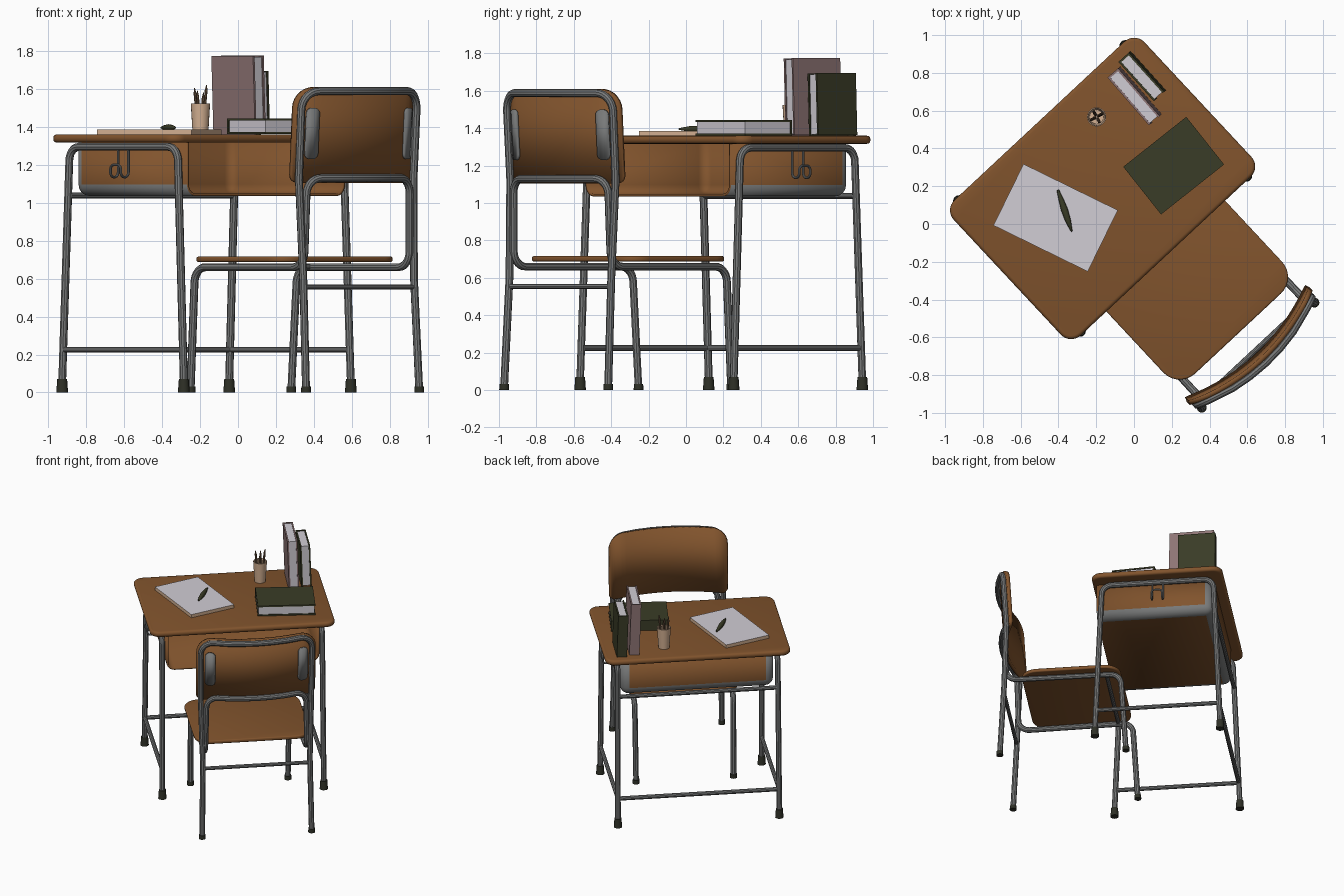
import bpy, bmesh, math
from mathutils import Vector, Matrix

if "Cube" in bpy.data.objects:
    bpy.data.objects.remove(bpy.data.objects["Cube"])

R = Matrix.Rotation(math.radians(43), 4, 'Z')   # whole set is turned on the floor
UC, DV = 0.007, 0.251                           # shared centre line, desk centre depth


def mat(name, *rgb):
    m = bpy.data.materials.new(name)
    m.diffuse_color = (*rgb, 1)
    m.use_nodes = True
    m.node_tree.nodes["Principled BSDF"].inputs["Base Color"].default_value = m.diffuse_color
    return m


WOOD = mat("wood brown", .22, .088, .026)
STEEL = mat("steel grey", .19, .195, .195)
RUBBER = mat("rubber black", .028, .030, .020)
GREEN = mat("book green", .042, .045, .020)
PINK = mat("book pink", .27, .175, .175)
PAGE = mat("page white", .64, .61, .66)
TAN = mat("cup tan", .66, .44, .29)
PENCIL = mat("pencil brown", .15, .09, .05)


def finish(name, me, mats, M):
    me.transform(M)
    for m in mats:
        me.materials.append(m)
    me.shade_smooth()
    me.set_sharp_from_angle(angle=math.radians(35))
    ob = bpy.data.objects.new(name, me)
    bpy.context.scene.collection.objects.link(ob)
    return ob


def from_bm(name, bm, mats, M=R):
    me = bpy.data.meshes.new(name)
    bmesh.ops.recalc_face_normals(bm, faces=bm.faces)
    bm.to_mesh(me)
    bm.free()
    return finish(name, me, mats, M)


def fillet(pts, r, closed=False, n=7):
    pts = [Vector(p) for p in pts]
    out = [] if closed else [pts[0]]
    for i in range(0 if closed else 1, len(pts) if closed else len(pts) - 1):
        p, a, b = pts[i], pts[i - 1], pts[(i + 1) % len(pts)]
        d1, d2 = (a - p).normalized(), (b - p).normalized()
        half = d1.angle(d2) / 2
        if half > 1.45:
            out.append(p)
            continue
        t = min(r / math.tan(half), .48 * min((a - p).length, (b - p).length))
        mid = (d1 + d2).normalized()
        c = p + mid * (t / math.cos(half))
        rad, side = t * math.tan(half), (d1 - d2).normalized()
        for k in range(n + 1):      # arc swept about the direction to the corner
            w = (math.pi / 2 - half) * (1 - 2 * k / n)
            out.append(c + (side * math.sin(w) - mid * math.cos(w)) * rad)
    return out if closed else out + [pts[-1]]


def tube(name, pts, rad, r=.07, m=STEEL):
    path = fillet(pts, r)
    cu = bpy.data.curves.new(name, 'CURVE')
    cu.dimensions = '3D'
    cu.bevel_depth, cu.bevel_resolution, cu.use_fill_caps = rad, 3, True
    s = cu.splines.new('POLY')
    s.points.add(len(path) - 1)
    for q, p in zip(s.points, path):
        q.co = (p.x + UC, p.y, p.z, 1)
    tmp = bpy.data.objects.new(name + "_path", cu)
    bpy.context.scene.collection.objects.link(tmp)
    deps = bpy.context.evaluated_depsgraph_get()
    me = bpy.data.meshes.new_from_object(tmp.evaluated_get(deps))
    bpy.data.objects.remove(tmp)
    return finish(name, me, [m], R)


def mirrored(half):
    """Half a path (ending on the centre line) joined to its mirror in u."""
    return half + [(-p[0], p[1], p[2]) for p in reversed(half[:-1])]


def slab(name, hu, v0, v1, z0, z1, r, bev, m):
    bm = bmesh.new()
    ring = fillet([(-hu, v0, z0), (hu, v0, z0), (hu, v1, z0), (-hu, v1, z0)], r, True)
    f = bm.faces.new([bm.verts.new((p.x + UC, p.y, p.z)) for p in ring])
    ex = bmesh.ops.extrude_face_region(bm, geom=[f], use_keep_orig=True)
    for v in ex['geom']:
        if isinstance(v, bmesh.types.BMVert):
            v.co.z = z1
    rim = [e for e in bm.edges if abs(e.verts[0].co.z - e.verts[1].co.z) < 1e-5]
    bmesh.ops.bevel(bm, geom=rim, offset=bev, segments=3, profile=.5, affect='EDGES')
    return from_bm(name, bm, [m])


def lathe(name, prof, m, M, n=16):
    bm = bmesh.new()
    rings = [[bm.verts.new((r * math.cos(k * math.tau / n), r * math.sin(k * math.tau / n), z))
              for k in range(n)] for r, z in prof]
    for a, b in zip(rings, rings[1:]):
        for k in range(n):
            bm.faces.new((a[k], a[(k + 1) % n], b[(k + 1) % n], b[k]))
    bmesh.ops.remove_doubles(bm, verts=bm.verts, dist=1e-5)
    return from_bm(name, bm, [m], M)


def box(bm, lo, hi, idx=0):
    lo, hi = Vector(lo), Vector(hi)
    S = Matrix.Translation((lo + hi) / 2) @ Matrix.Diagonal((*(hi - lo), 1))
    vs = bmesh.ops.create_cube(bm, size=1, matrix=S)['verts']
    for f in {f for v in vs for f in v.link_faces}:
        f.material_index = idx


# ---- desk: top, two end frames, stretchers, feet, bag hooks
slab("desk_top", .69, DV - .49, DV + .49, 1.317, 1.36, .075, .018, WOOD)
for s, side in ((-1, "left"), (1, "right")):
    tube(side + "_desk_frame", [(s * .602, DV - .472, .01), (s * .597, DV - .417, 1.295),
                                (s * .597, DV + .417, 1.295), (s * .602, DV + .472, .01)], .021, .075)
    tube(side + "_desk_stretcher", [(s * .601, DV - .462, .225), (s * .601, DV + .462, .225)], .016)
    for t in (-1, 1):
        lathe("desk_foot", [(0, 0), (.031, 0), (.026, .07), (0, .07)], RUBBER,
              R @ Matrix.Translation((UC + s * .602, DV + t * .47, 0)))
    a, b = s * .6, s * .655
    tube(side + "_bag_hook", [(a, DV - .04, 1.29), (a, DV - .04, 1.135), (b, DV - .04, 1.135),
                              (b, DV - .04, 1.2), (b, DV + .04, 1.2), (b, DV + .04, 1.135),
                              (a, DV + .04, 1.135), (a, DV + .04, 1.29)], .007, .026)
tube("back_low_stretcher", [(-.6, DV + .462, .225), (.6, DV + .462, .225)], .016)
tube("back_high_stretcher", [(-.6, DV + .428, 1.038), (.6, DV + .428, 1.038)], .016)

# ---- open-fronted storage tray, wooden walls with grey rounded corners
bm = bmesh.new()
box(bm, (UC - .57, DV - .46, 1.035), (UC + .57, DV + .416, 1.318))
edges = []
for e in bm.edges:
    c = (e.verts[0].co + e.verts[1].co) / 2
    low, back, end = c.z < 1.1, c.y > DV + .3, abs(c.x - UC) > .3
    if (low and (back or end)) or (back and end):
        edges.append(e)
bmesh.ops.bevel(bm, geom=edges, offset=.062, segments=5, profile=.5, affect='EDGES')
bm.normal_update()
bmesh.ops.delete(bm, geom=[f for f in bm.faces if f.normal.z > .99 or f.normal.y < -.99],
                 context='FACES')
for f in bm.faces:
    f.material_index = int(max(abs(c) for c in f.normal) < .995)
tray = bpy.data.meshes.new("storage_tray")
bm.to_mesh(tray)
bm.free()
ob = finish("storage_tray", tray, [WOOD, STEEL, WOOD, WOOD], R)
mod = ob.modifiers.new("wall", 'SOLIDIFY')
mod.thickness, mod.offset = .014, -1
mod.material_offset = mod.material_offset_rim = 2


# ---- chair
def back_v(u, z):
    """Depth of the curved, slightly tilted backrest."""
    return -.97 + .09 * (u / .44) ** 2 - .06 * (z - 1.36)


def curved_board(name, uc, hw, z0, z1, r0, r1, off, thick, m, n=28):
    bm = bmesh.new()
    cols = []
    for k in range(n + 1):
        x = hw * math.sin(math.pi * (k / n - .5))
        drop = [r - math.sqrt(max(0, r * r - max(0, abs(x) - hw + r) ** 2)) for r in (r0, r1)]
        u = uc + x
        cols.append([bm.verts.new((u + UC, back_v(u, z) + off, z))
                     for z in (z0 + drop[0], z1 - drop[1])])
    for a, b in zip(cols, cols[1:]):
        bm.faces.new((a[0], b[0], b[1], a[1]))
    ob = from_bm(name, bm, [m])
    mod = ob.modifiers.new("thickness", 'SOLIDIFY')
    mod.thickness, mod.offset = thick, 0


def behind(u, z):
    return (u, back_v(u, z) - .03, z)


slab("seat", .43, -.80, -.06, .688, .716, .12, .009, WOOD)
curved_board("backrest", 0, .44, 1.105, 1.61, .04, .11, 0, .026, WOOD)
for s in (-1, 1):
    curved_board("backrest_bracket", s * .345, .036, 1.23, 1.5, .03, .03, -.02, .014, STEEL, 12)
    lathe("chair_back_foot", [(0, 0), (.026, 0), (.025, .032), (0, .032)], RUBBER,
          R @ Matrix.Translation((UC + s * .408, -.956, 0)))
    lathe("chair_front_foot", [(0, 0), (.026, 0), (.025, .032), (0, .032)], RUBBER,
          R @ Matrix.Translation((UC + s * .363, -.015, 0)))
tube("chair_back_frame", mirrored([(-.408, -.956, .01), (-.399, -.925, .6), behind(-.413, 1.12),
                                   behind(-.416, 1.588), behind(-.22, 1.588),
                                   behind(-.11, 1.588), behind(0, 1.588)]), .021, .1)
tube("chair_front_frame", mirrored([(-.363, -.015, .01), (-.368, -.055, .66), (-.38, -.91, .66),
                                    behind(-.37, 1.13), behind(-.2, 1.13),
                                    behind(-.1, 1.13), behind(0, 1.13)]), .021, .085)
tube("chair_back_crossbar", [(-.40, -.928, .555), (.40, -.928, .555)], .014)
tube("seat_crossbar_front", [(-.37, -.16, .662), (.37, -.16, .662)], .016)

# ---- paper stack and pen
bm = bmesh.new()
box(bm, (-.278, -.181, 1.358), (.278, .181, 1.386))
bm.normal_update()
for f in bm.faces:
    f.material_index = int(f.normal.z > .5)
from_bm("paper_stack", bm, [TAN, PAGE],
        Matrix.Translation((-.415, .033, 0)) @ Matrix.Rotation(math.radians(-26.1), 4, 'Z'))
axis = Vector((.074, -.222, 0))
lathe("pen", [(0, 0), (.006, 0), (.013, .05), (.018, .11), (.015, .17), (.005, .228), (0, .234)], GREEN,
      Matrix.Translation((-.403, .18, 1.396)) @ axis.to_track_quat('Z', 'Y').to_matrix().to_4x4())

# ---- pencil cup
CUP = Matrix.Translation((-.198, .567, 1.36))
lathe("pencil_cup", [(0, 0), (.041, 0), (.051, .163), (.045, .163), (.037, .01), (0, .01)], TAN, CUP, 20)
for k, h in enumerate((.25, .22, .235, .21)):
    a = k * math.pi / 2 + .5
    lean = Vector((math.cos(a) * .1, math.sin(a) * .1, 1)).to_track_quat('Z', 'Y').to_matrix().to_4x4()
    lathe("pencil", [(0, 0), (.008, 0), (.008, h - .03), (.002, h), (0, h)], PENCIL,
          CUP @ Matrix.Translation((math.cos(a) * .012, math.sin(a) * .012, .012)) @ lean, 8)


# ---- books: spine at -x, height along y, thickness along z
def book(name, cover, L, H, T, M):
    bm = bmesh.new()
    t, x, y, z = .011, L / 2, H / 2, T / 2
    box(bm, (-x, -y, z - t), (x, y, z))
    box(bm, (-x, -y, -z), (x, y, t - z))
    box(bm, (-x, -y, t - z), (t - x, y, z - t))
    box(bm, (t - x, .006 - y, t - z), (x - .006, y - .006, z - t), 1)
    from_bm(name, bm, [cover, PAGE], M)


def standing(x, y, z, ang, lean):
    return (Matrix.Translation((x, y, z)) @ Matrix.Rotation(math.radians(ang), 4, 'Z')
            @ Matrix.Rotation(math.radians(90 + lean), 4, 'X'))


book("lying_book", GREEN, .322, .426, .083,
     Matrix.Translation((.21, .309, 1.403)) @ Matrix.Rotation(math.radians(-51.6), 4, 'Z'))
book("tall_standing_book", PINK, .335, .412, .075, standing(.003, .678, 1.568, -49, 2))
book("short_standing_book", GREEN, .28, .333, .075, standing(.043, .783, 1.528, -48, 2))
